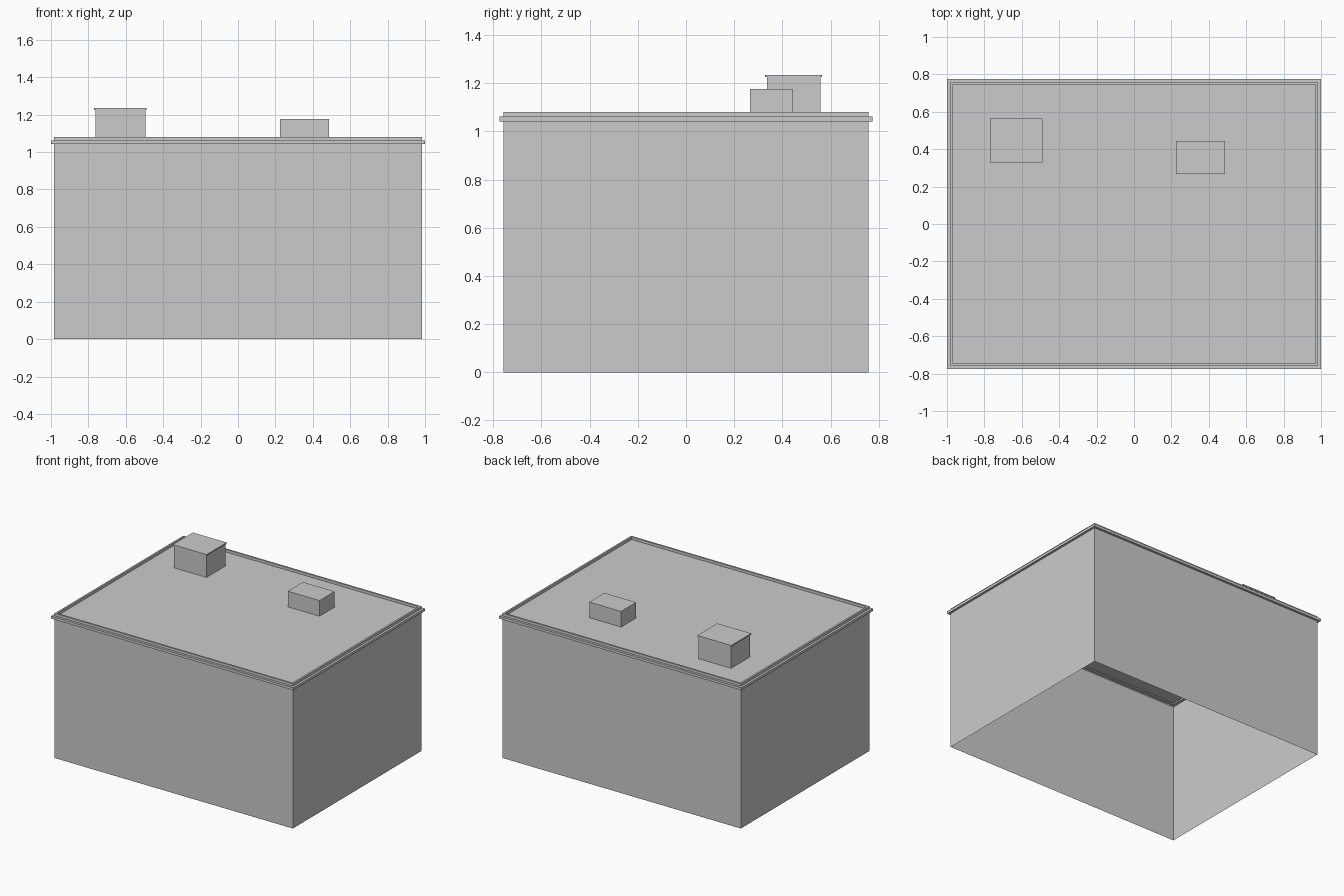
import bpy
import bmesh

cube = bpy.data.objects.get("Cube")
if cube:
    bpy.data.objects.remove(cube, do_unlink=True)

grey = bpy.data.materials.new("plain grey")
grey.use_nodes = True
colour = (0.6, 0.6, 0.6, 1)
grey.diffuse_color = colour
grey.node_tree.nodes["Principled BSDF"].inputs["Base Color"].default_value = colour


def stepped_shell(name, centre, rings):
    """Join rectangles (half x, half y, z) upward and close the last one; the base stays open."""
    bm = bmesh.new()
    loops = []
    for hx, hy, z in rings:
        loops.append([bm.verts.new((centre[0] + sx * hx, centre[1] + sy * hy, z))
                      for sx, sy in ((-1, -1), (1, -1), (1, 1), (-1, 1))])
    for low, high in zip(loops, loops[1:]):
        for i in range(4):
            j = (i + 1) % 4
            bm.faces.new((low[i], low[j], high[j], high[i]))
    bm.faces.new(loops[-1])
    mesh = bpy.data.meshes.new(name)
    bm.to_mesh(mesh)
    bm.free()
    mesh.materials.append(grey)
    obj = bpy.data.objects.new(name, mesh)
    bpy.context.collection.objects.link(obj)
    return obj


WALL = (0.983, 0.757)
LEDGE = (1.0, 0.774)
INNER = (0.97, 0.744)
ROOF_Z = 1.06

# Walls, projecting ledge, parapet and sunken roof as one open-bottomed shell
stepped_shell("building_shell", (0, 0), [
    (*WALL, 0), (*WALL, 1.042),
    (*LEDGE, 1.042), (*LEDGE, 1.061),
    (*WALL, 1.061), (*WALL, 1.08),
    (*INNER, 1.08), (*INNER, ROOF_Z),
])

# Stair hut with a thin overhanging cap
stepped_shell("roof_hut", (-0.629, 0.447), [
    (0.134, 0.111, ROOF_Z), (0.134, 0.111, 1.226),
    (0.14, 0.118, 1.226), (0.14, 0.118, 1.235),
])

# Plain ventilation box
stepped_shell("roof_vent_box", (0.356, 0.355), [
    (0.131, 0.089, ROOF_Z), (0.131, 0.089, 1.177),
])
